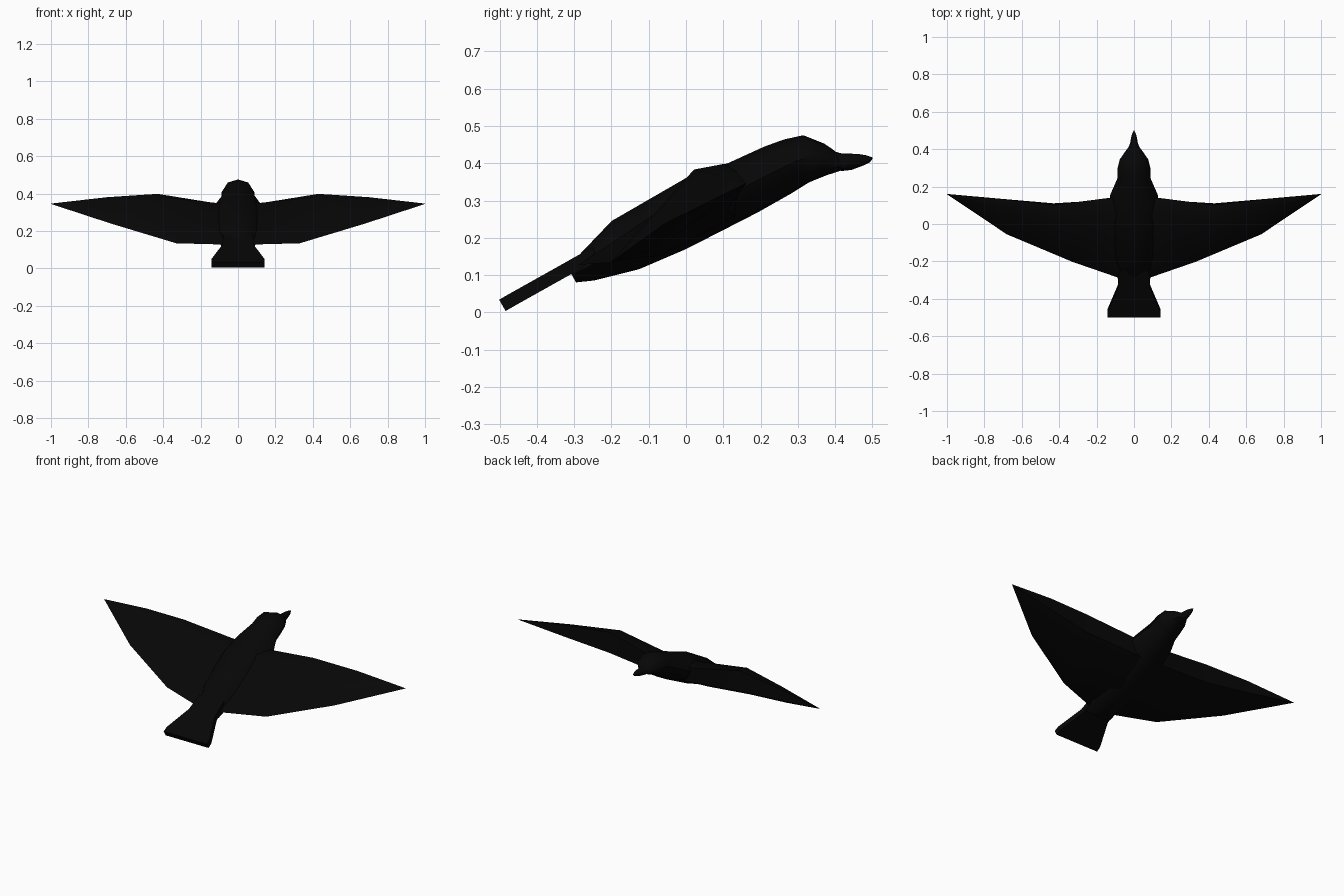
import bpy, bmesh, math
from mathutils import Vector

if "Cube" in bpy.data.objects:
    bpy.data.objects.remove(bpy.data.objects["Cube"])

# The bird is laid out level (x across, u along, v up) and pitched nose-up
C, S = math.cos(math.radians(30)), math.sin(math.radians(30))

black = bpy.data.materials.new("soot black")
black.diffuse_color = (0.002, 0.002, 0.002, 1)
black.use_nodes = True
black.node_tree.nodes["Principled BSDF"].inputs["Base Color"].default_value = black.diffuse_color


def place(x, u, v):
    return Vector((x, u * C - v * S, u * S + v * C))


def loft(name, rings, mirror=False):
    """Skin a list of equal-length rings of (x, u, v) and cap the ends."""
    bm = bmesh.new()
    loops = [[bm.verts.new(place(*p)) for p in ring] for ring in rings]
    n = len(loops[0])
    for a, b in zip(loops, loops[1:]):
        for i in range(n):
            j = (i + 1) % n
            bm.faces.new((a[i], a[j], b[j], b[i]))
    if not mirror:
        bm.faces.new(loops[0])
    bm.faces.new(loops[-1])
    if mirror:
        both = bm.verts[:] + bm.edges[:] + bm.faces[:]
        bmesh.ops.mirror(bm, geom=both, axis='X', merge_dist=1e-4)
    bmesh.ops.recalc_face_normals(bm, faces=bm.faces)
    me = bpy.data.meshes.new(name)
    bm.to_mesh(me)
    bm.free()
    me.materials.append(black)
    ob = bpy.data.objects.new(name, me)
    bpy.context.collection.objects.link(ob)
    bpy.context.view_layer.objects.active = ob
    ob.select_set(True)
    bpy.ops.object.shade_smooth_by_angle(angle=math.radians(50))
    ob.select_set(False)
    return ob


def oval(u, top, bottom, w, sides=8):
    mid, h = (top + bottom) / 2, (top - bottom) / 2
    turns = [2 * math.pi * i / sides for i in range(sides)]
    return [(w * math.cos(a), u, mid + h * math.sin(a)) for a in turns]


# body and head: station, top, bottom, half width
body = [(-.215, .262, .217, .085), (-.17, .277, .197, .09), (-.05, .312, .163, .115),
        (.085, .312, .147, .13), (.18, .312, .142, .135), (.30, .290, .136, .128),
        (.404, .280, .135, .088), (.46, .270, .137, .088), (.51, .254, .130, .076),
        (.547, .207, .122, .044), (.562, .176, .120, .028)]
loft("body", [oval(*s) for s in body])

# beak, slightly hooked
beak = [(.55, .185, .120, .034), (.575, .160, .109, .021),
        (.611, .138, .103, .014), (.628, .124, .102, .008), (.64, .111, .107, .002)]
loft("beak", [oval(*s) for s in beak])

# wings: leading edge, crest, trailing edge, rear underside, front underside
wing = [
    [(.0, .30, .225), (.0, .21, .290), (.0, -.19, .256), (.0, .02, .160), (.0, .24, .150)],
    [(.13, .296, .233), (.12, .215, .280), (.09, -.183, .253), (.11, .02, .165), (.13, .24, .158)],
    [(.43, .287, .294), (.42, .21, .321), (.33, -.108, .217), (.38, .03, .188), (.43, .235, .186)],
    [(.70, .305, .263), (.70, .26, .276), (.68, .072, .235), (.69, .15, .200), (.70, .27, .200)],
]
tip = [(1.0, .311 + .001 * math.cos(a), .219 + .001 * math.sin(a))
       for a in (math.radians(72 * i) for i in range(5))]
loft("wings", wing + [tip], mirror=True)


# tail fan
def slab(u, w, top, bottom):
    return [(-w, u, bottom), (w, u, bottom), (w, u, top), (-w, u, top)]


loft("tail", [slab(-.13, .08, .277, .242), slab(-.235, .086, .278, .243),
              slab(-.385, .142, .28, .245), slab(-.417, .143, .28, .245)])
